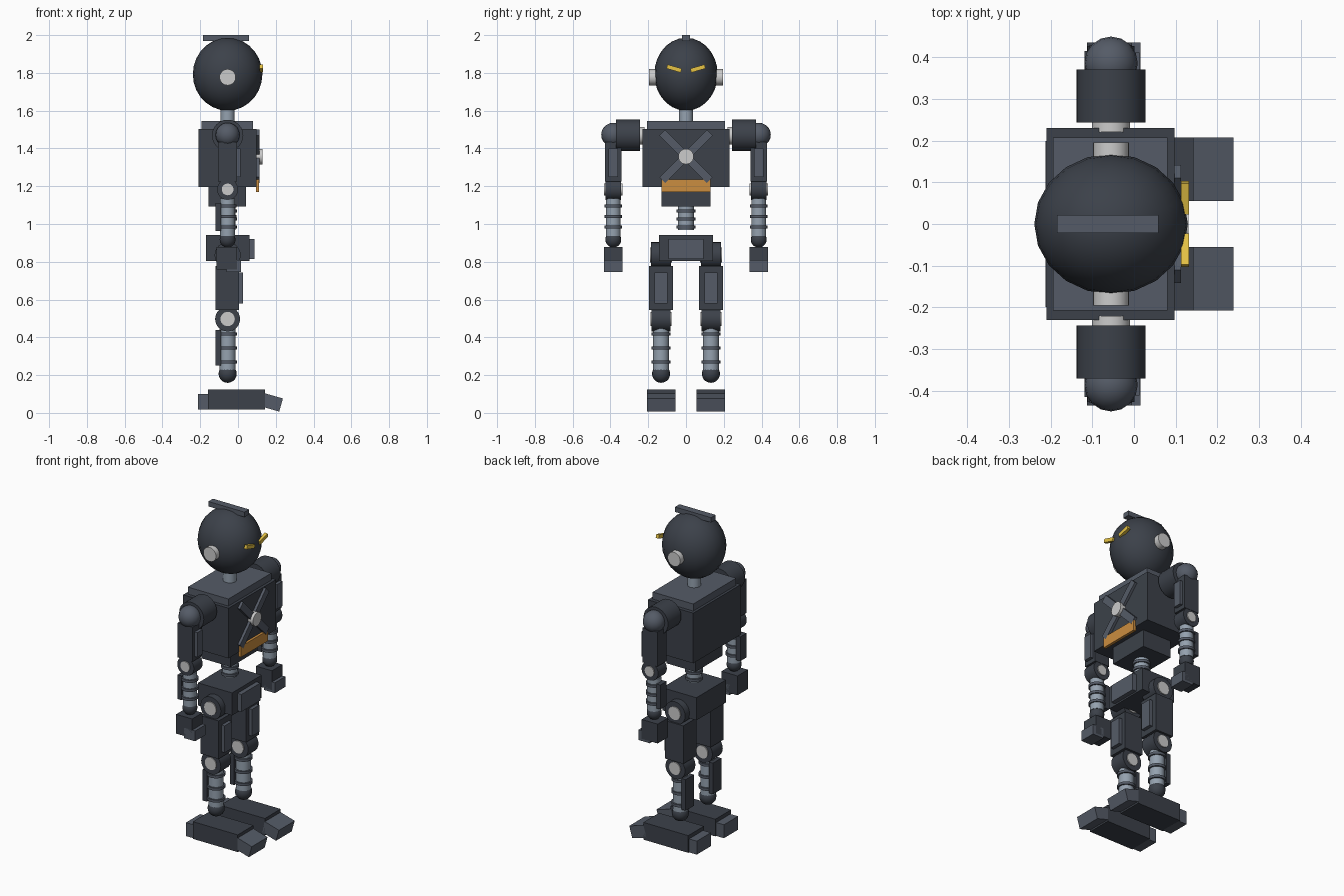
import bpy, math

if "Cube" in bpy.data.objects:
    bpy.data.objects.remove(bpy.data.objects["Cube"])

CX = -0.055  # body axis

def mat(name, r, g, b):
    m = bpy.data.materials.new(name)
    m.diffuse_color = (r, g, b, 1)
    m.use_nodes = True
    m.node_tree.nodes["Principled BSDF"].inputs["Base Color"].default_value = m.diffuse_color
    return m

DARK = mat("dark_metal", 0.045, 0.053, 0.068)
MID = mat("mid_metal", 0.09, 0.105, 0.135)
STEEL = mat("steel", 0.3, 0.36, 0.43)
PALE = mat("pale_metal", 0.6, 0.6, 0.6)
GOLD = mat("eye_yellow", 0.8, 0.55, 0.06)
ORANGE = mat("belt_orange", 0.6, 0.27, 0.05)

def finish(name, m, smooth=False):
    o = bpy.context.object
    o.name = name
    o.data.materials.append(m)
    if smooth:
        bpy.ops.object.shade_smooth_by_angle(angle=math.radians(40))
    return o

def box(name, x, y, z, m, rot=(0, 0, 0)):
    """Box from (min, max) ranges, turned about its own centre."""
    bpy.ops.mesh.primitive_cube_add(size=1, location=[sum(r) / 2 for r in (x, y, z)], rotation=rot)
    bpy.context.object.scale = [abs(r[1] - r[0]) for r in (x, y, z)]
    bpy.ops.object.transform_apply(location=False, rotation=False, scale=True)
    return finish(name, m)

def cyl(name, axis, r, lo, hi, a, b, m, verts=24):
    """Cylinder along an axis; a, b are the other two coordinates in x, y, z order."""
    mid, rot = (lo + hi) / 2, (0, 0, 0)
    if axis == 'x':
        loc, rot = (mid, a, b), (0, math.pi / 2, 0)
    elif axis == 'y':
        loc, rot = (a, mid, b), (math.pi / 2, 0, 0)
    else:
        loc = (a, b, mid)
    bpy.ops.mesh.primitive_cylinder_add(vertices=verts, radius=r, depth=abs(hi - lo), location=loc, rotation=rot)
    return finish(name, m, True)

def ball(name, loc, radii, m, seg=16, rings=10):
    bpy.ops.mesh.primitive_uv_sphere_add(segments=seg, ring_count=rings, radius=1, location=loc)
    bpy.context.object.scale = radii
    bpy.ops.object.transform_apply(location=False, rotation=False, scale=True)
    return finish(name, m, True)

def piston(name, y, r, lo, hi, ring_r, ring_zs):
    cyl(name, 'z', r, lo, hi, CX, y, STEEL)
    for z in ring_zs:
        cyl(name + "_ring", 'z', ring_r, z - 0.008, z + 0.008, CX, y, MID)

def joint(name, y, half, z, r, cap_r):
    cyl(name, 'y', r, y - half, y + half, CX, z, DARK)
    cyl(name + "_pin", 'y', cap_r, y - half - 0.006, y + half + 0.006, CX, z, PALE)

# head and neck
ball("head", (CX, 0, 1.793), (0.184, 0.168, 0.193), DARK, 20, 14)
box("head_crest", (-0.185, 0.059), (-0.022, 0.022), (1.97, 2.0), MID)
cyl("neck", 'z', 0.037, 1.53, 1.63, CX, 0, STEEL)

# torso
box("chest", (-0.21, 0.097), (-0.23, 0.23), (1.197, 1.503), DARK)
box("collar", (-0.194, 0.08), (-0.207, 0.207), (1.503, 1.546), MID)
for a in (-1, 1):
    box("chest_cross_bar", (0.095, 0.113), (-0.178, 0.178), (1.336, 1.38), MID, (a * math.pi / 4, 0, 0))
cyl("chest_disc", 'x', 0.041, 0.095, 0.13, 0, 1.357, PALE)
box("belt_plate", (0.095, 0.112), (-0.13, 0.13), (1.17, 1.235), ORANGE)
box("abdomen", (-0.155, 0.042), (-0.13, 0.13), (1.092, 1.2), DARK)
piston("spine", 0, 0.042, 0.967, 1.095, 0.05, (1.068, 1.027, 0.985))

# pelvis
box("pelvis", (-0.17, 0.06), (-0.143, 0.143), (0.805, 0.943), DARK)
box("pelvis_plate", (0.058, 0.087), (-0.092, 0.092), (0.815, 0.921), MID)

for s in (-1, 1):
    def span(c, h):
        return (s * c - h, s * c + h)

    # face
    cyl("ear", 'y', 0.043, s * 0.12, s * 0.195, CX, 1.777, PALE)
    box("eye", (0.113, 0.132), span(0.063, 0.039), (1.812, 1.834), GOLD, (s * math.radians(16), 0, 0))

    # arm
    y = s * 0.385
    cyl("shoulder_axle", 'y', 0.046, s * 0.22, s * 0.26, CX, 1.468, PALE)
    cyl("shoulder_drum", 'y', 0.083, s * 0.243, s * 0.37, CX, 1.469, DARK)
    ball("shoulder_ball", (CX, y, 1.472), (0.064, 0.064, 0.064), MID)
    box("upper_arm", (-0.107, -0.006), span(0.385, 0.044), (1.225, 1.435), DARK)
    box("upper_arm_plate", (-0.008, 0.013), span(0.385, 0.026), (1.25, 1.4), MID)
    joint("elbow", y, 0.042, 1.183, 0.056, 0.031)
    piston("forearm", y, 0.039, 0.937, 1.135, 0.047, (1.095, 1.04, 0.985))
    box("forearm_guard", (-0.118, -0.09), span(0.385, 0.03), (0.962, 1.11), DARK)
    ball("wrist_ball", (CX, y, 0.917), (0.042, 0.042, 0.042), DARK)
    box("hand", (-0.113, -0.005), span(0.385, 0.05), (0.76, 0.878), DARK)
    box("fingers", (-0.06, 0.015), span(0.385, 0.05), (0.747, 0.81), MID)

    # leg
    y = s * 0.132
    joint("hip", y, 0.053, 0.835, 0.069, 0.04)
    box("thigh", (-0.118, 0.006), span(0.132, 0.063), (0.545, 0.777), DARK)
    box("thigh_plate", (0.004, 0.027), span(0.132, 0.035), (0.578, 0.742), MID)
    joint("knee", y, 0.05, 0.497, 0.066, 0.038)
    piston("shin", y, 0.042, 0.22, 0.45, 0.051, (0.418, 0.343, 0.27))
    box("shin_guard", (-0.118, -0.09), span(0.132, 0.04), (0.25, 0.44), DARK)
    ball("ankle_ball", (CX, y, 0.207), (0.048, 0.048, 0.048), DARK)
    box("foot", (-0.16, 0.143), span(0.131, 0.076), (0.018, 0.123), DARK)
    box("heel", (-0.212, -0.155), span(0.131, 0.068), (0.018, 0.1), MID)
    box("toe", (0.13, 0.23), span(0.131, 0.076), (0.0195, 0.0915), MID, (0, math.radians(16), 0))
